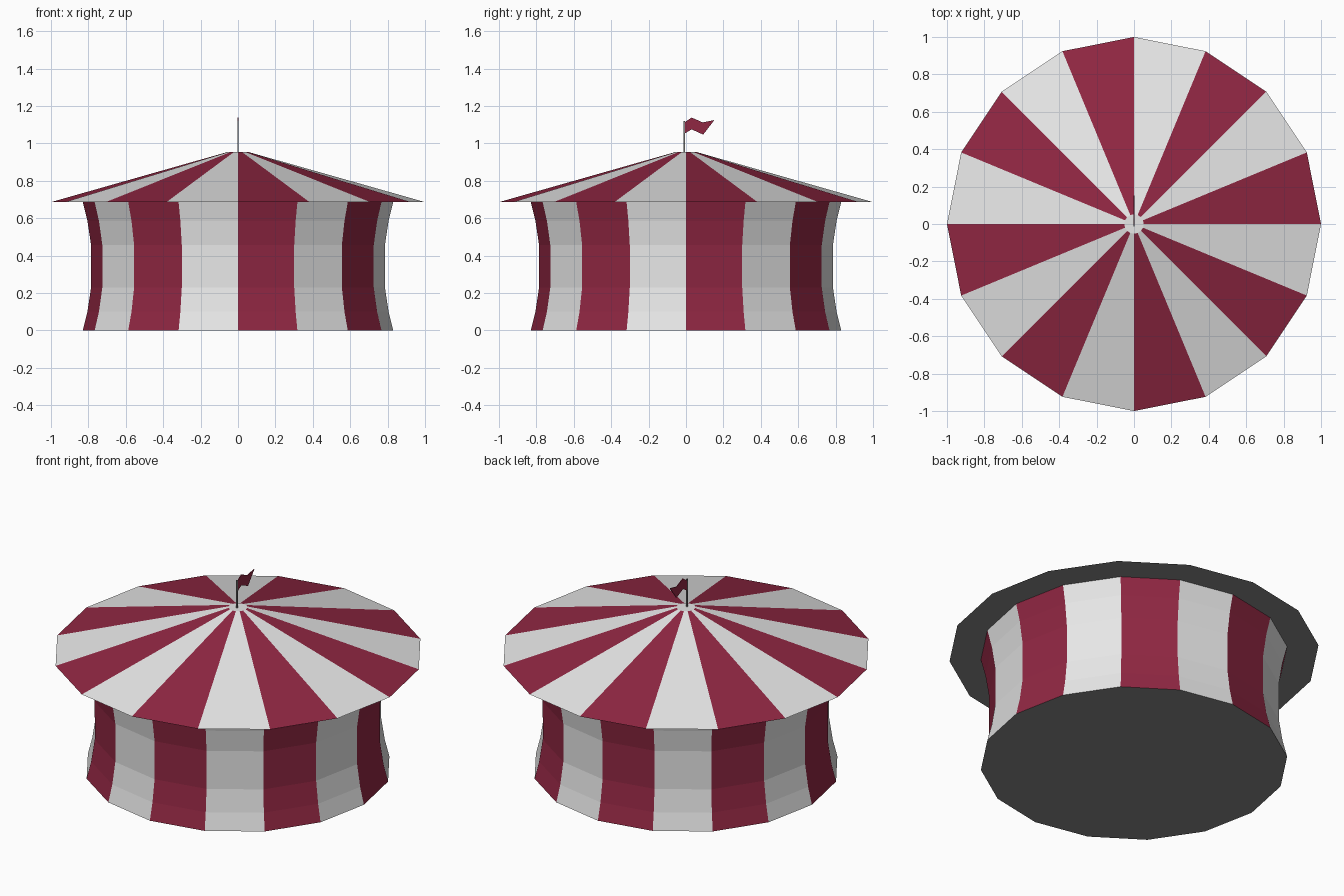
import bpy, bmesh, math

if "Cube" in bpy.data.objects:
    bpy.data.objects.remove(bpy.data.objects["Cube"])

SIDES = 16


def material(name, rgb):
    m = bpy.data.materials.new(name)
    m.diffuse_color = (*rgb, 1)
    m.use_nodes = True
    m.node_tree.nodes["Principled BSDF"].inputs["Base Color"].default_value = m.diffuse_color
    return m


white = material("white_canvas", (0.8, 0.8, 0.8))
red = material("crimson_canvas", (0.28, 0.02, 0.055))
grey = material("dark_grey", (0.25, 0.25, 0.25))


def make_object(name, bm, mats):
    mesh = bpy.data.meshes.new(name)
    bm.to_mesh(mesh)
    bm.free()
    for m in mats:
        mesh.materials.append(m)
    ob = bpy.data.objects.new(name, mesh)
    bpy.context.collection.objects.link(ob)
    return ob


def striped_lathe(name, profile, top_cap):
    """Revolve (radius, z) points; alternate sectors white and red."""
    bm = bmesh.new()
    rings = []
    for r, z in profile:
        ring = []
        for k in range(SIDES):
            a = 2 * math.pi * k / SIDES
            ring.append(bm.verts.new((r * math.cos(a), r * math.sin(a), z)))
        rings.append(ring)
    for lo, hi in zip(rings, rings[1:]):
        for k in range(SIDES):
            n = (k + 1) % SIDES
            f = bm.faces.new((lo[k], lo[n], hi[n], hi[k]))
            f.material_index = 1 if k % 2 == 0 else 0
    # grey underside
    bm.faces.new(rings[0][::-1]).material_index = 2
    if top_cap:
        bm.faces.new(rings[-1]).material_index = 0
    return make_object(name, bm, (white, red, grey))


# Waisted wall with floor
MID = 0.343
wall = [(0.78 + 0.05 * ((z - MID) / MID) ** 2, z)
        for z in (0, 0.10, 0.23, 0.457, 0.586, 0.686)]
striped_lathe("tent_wall", wall, False)

# Overhanging roof with flat white crown
striped_lathe("tent_roof", [(1.0, 0.686), (0.052, 0.955)], True)

# Flag pole
bm = bmesh.new()
bmesh.ops.create_cube(bm, size=1)
for v in bm.verts:
    v.co = (v.co.x * 0.006, v.co.y * 0.008 - 0.01, 1.035 + v.co.z * 0.17)
make_object("flag_pole", bm, (grey,))

# Waving pennant, a thin plate in the y-z plane
bm = bmesh.new()
top = [(-0.008, 1.112), (0.03, 1.138), (0.09, 1.112), (0.152, 1.125)]
bottom = [(-0.008, 1.052), (0.03, 1.075), (0.092, 1.047)]
outline = top + bottom[::-1]
face = bm.faces.new([bm.verts.new((-0.002, y, z)) for y, z in outline])
ext = bmesh.ops.extrude_face_region(bm, geom=[face])
for v in ext["geom"]:
    if isinstance(v, bmesh.types.BMVert):
        v.co.x += 0.004
bmesh.ops.recalc_face_normals(bm, faces=bm.faces)
make_object("flag", bm, (red,))
